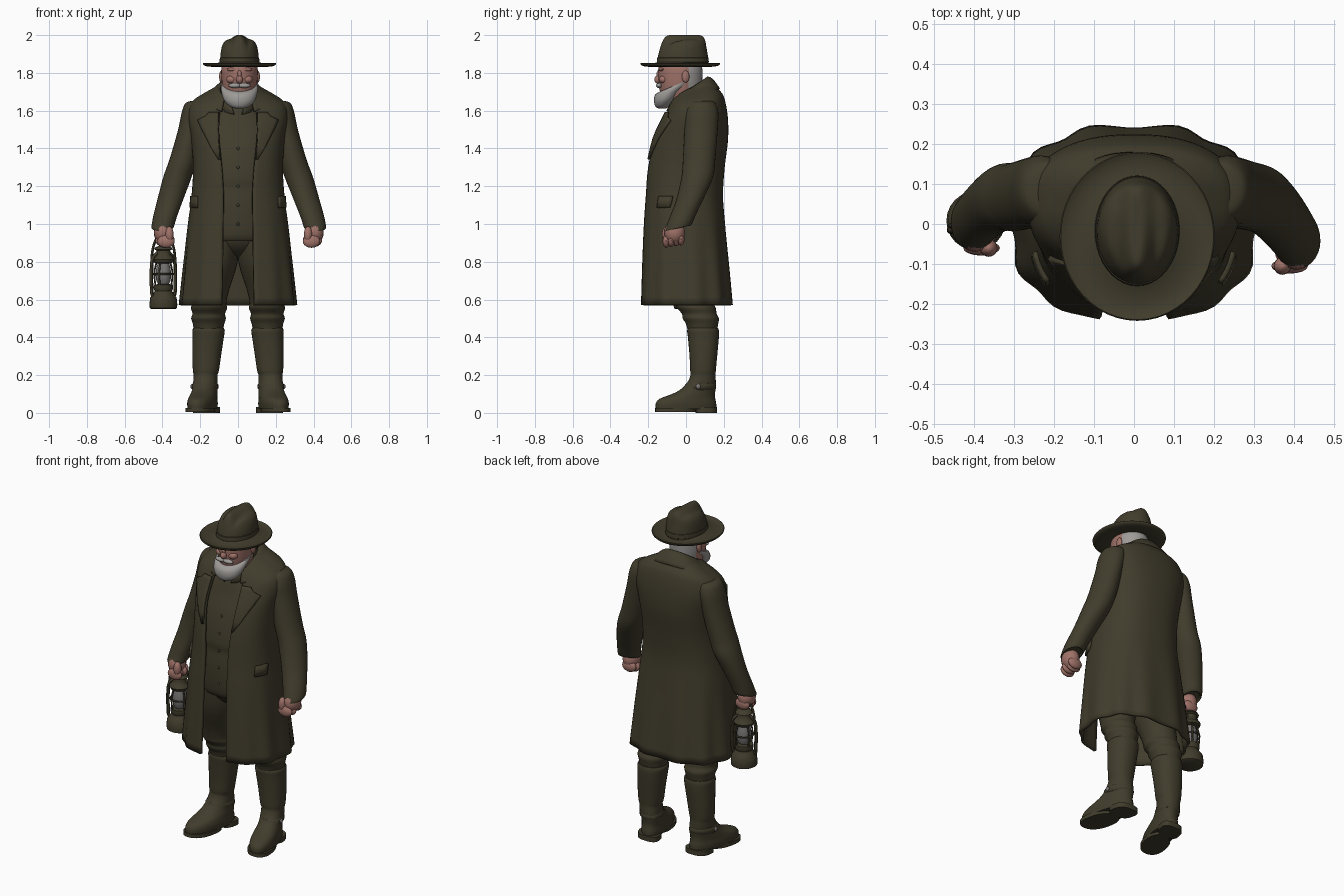
import bpy, bmesh, math
from math import sin, cos, pi
from mathutils import Vector, Matrix
from mathutils.bvhtree import BVHTree

if "Cube" in bpy.data.objects:
    bpy.data.objects.remove(bpy.data.objects["Cube"])


def material(name, rgb):
    m = bpy.data.materials.new(name)
    m.diffuse_color = (*rgb, 1)
    m.use_nodes = True
    m.node_tree.nodes["Principled BSDF"].inputs["Base Color"].default_value = m.diffuse_color
    return m


OLIVE = material("olive cloth", (0.052, 0.045, 0.025))
SKIN = material("skin", (0.35, 0.17, 0.14))
HAIR = material("grey hair", (0.34, 0.325, 0.31))
GLASS = material("grey glass and metal", (0.19, 0.18, 0.175))


def finish(name, bm, mat, thick=0):
    bmesh.ops.recalc_face_normals(bm, faces=bm.faces)
    me = bpy.data.meshes.new(name)
    bm.to_mesh(me)
    bm.free()
    me.materials.append(mat)
    ob = bpy.data.objects.new(name, me)
    bpy.context.collection.objects.link(ob)
    if thick:
        mod = ob.modifiers.new("thickness", 'SOLIDIFY')
        mod.thickness, mod.offset = thick, 0
    return ob


def smooth_rows(rows, k):
    """Catmull-Rom interpolation between rings."""
    out = []
    for i in range(len(rows) - 1):
        p = [rows[max(i - 1, 0)], rows[i], rows[i + 1], rows[min(i + 2, len(rows) - 1)]]
        for j in range(k):
            t = j / k
            out.append([0.5 * (2 * b + (c - a) * t + (2 * a - 5 * b + 4 * c - d) * t * t
                               + (3 * b - a - 3 * c + d) * t ** 3) for a, b, c, d in zip(*p)])
    return out + [list(rows[-1])]


def loft(name, rows, mat, n=32, k=3, p=1.0, opened=False, fold=0, thick=0, warp=None):
    """Rings are (cx, cy, z, rx, ry, tilt, half_gap); half_gap opens the front."""
    bm = bmesh.new()
    rings = []
    for r in smooth_rows([tuple(r) + (0,) * (7 - len(r)) for r in rows], k):
        cx, cy, z, rx, ry, tilt, gap = r
        d = math.asin(min(1, (gap / rx) ** (1 / p))) if opened else 0
        ring = []
        for i in range(n):
            u = i / (n - 1) if opened else i / n
            th = -pi / 2 + d + u * (2 * pi - 2 * d)
            w = 1 + fold * max(0, min(1, (1.1 - z) / 0.5)) * sin(11 * th) * (1 - abs(2 * u - 1) ** 6)
            c, s = cos(th), sin(th)
            co = Vector((cx + w * rx * math.copysign(abs(c) ** p, c),
                         cy + w * ry * math.copysign(abs(s) ** p, s), z + tilt * s))
            ring.append(bm.verts.new(warp(co) if warp else co))
        rings.append(ring)
    for a, b in zip(rings, rings[1:]):
        for i in range(n - 1 if opened else n):
            j = (i + 1) % n
            bm.faces.new((a[i], a[j], b[j], b[i]))
    if not opened:
        bm.faces.new(rings[0])
        bm.faces.new(rings[-1])
    return finish(name, bm, mat, thick)


def lathe(name, x, y, prof, mat, n=24):
    return loft(name, [(x, y, z, r, r) for r, z in prof], mat, n, 1)


def balls(name, items, mat):
    """Several ellipsoids (centre, radii) in one object."""
    bm = bmesh.new()
    for c, r in items:
        bmesh.ops.create_uvsphere(bm, u_segments=16, v_segments=10, radius=1,
                                  matrix=Matrix.Translation(c) @ Matrix.Diagonal((*r, 1)))
    return finish(name, bm, mat)


def wire(name, pts, r, mat):
    cu = bpy.data.curves.new(name + " path", 'CURVE')
    cu.dimensions, cu.bevel_depth, cu.bevel_resolution = '3D', r, 2
    sp = cu.splines.new('POLY')
    pts = smooth_rows(pts, 4)
    sp.points.add(len(pts) - 1)
    for q, c in zip(sp.points, pts):
        q.co = (*c, 1)
    tmp = bpy.data.objects.new(name + " path", cu)
    bm = bmesh.new()
    bm.from_mesh(tmp.to_mesh())
    tmp.to_mesh_clear()
    bpy.data.objects.remove(tmp)
    return finish(name, bm, mat)


def body_row(zf, zb, a, yf, yb, g=0):
    return (0, (yf + yb) / 2, (zf + zb) / 2, a, (yb - yf) / 2, (zb - zf) / 2, g)


# Long open coat
coat = loft("coat", [body_row(*r) for r in (
    (.57, .57, .30, -.235, .24, .085), (.8, .8, .278, -.228, .22, .08),
    (1.0, 1.0, .257, -.22, .20, .078), (1.15, 1.15, .238, -.21, .188, .076),
    (1.3, 1.3, .23, -.20, .197, .085), (1.45, 1.45, .24, -.168, .215, .10),
    (1.55, 1.57, .258, -.118, .213, .10), (1.595, 1.665, .245, -.095, .195, .095),
    (1.63, 1.705, .195, -.08, .17, .085), (1.65, 1.74, .135, -.07, .14, .075),
    (1.66, 1.765, .10, -.065, .115, .07))],
    OLIVE, 72, 4, .82, True, .028, .016)
bm = bmesh.new()
bm.from_mesh(coat.data)
TREE = BVHTree.FromBMesh(bm)
bm.free()


def patch(name, rows, off, thick):
    """Cloth plate lying on the coat front; rows are (z, x_inner, x_outer)."""
    bm = bmesh.new()
    grid = []
    for z, x0, x1 in rows:
        line = []
        for i in range(7):
            x = x0 + (x1 - x0) * i / 6
            loc, nor, _, _ = TREE.ray_cast(Vector((x, -1, z)), Vector((0, 1, 0)))
            if loc is None or loc.y > .05:
                loc, nor, _, _ = TREE.find_nearest(Vector((x, -.15, z)))
            nor = nor if nor.y < 0 else -nor
            line.append(bm.verts.new(loc + nor * off))
        grid.append(line)
    for a, b in zip(grid, grid[1:]):
        for i in range(6):
            bm.faces.new((a[i], a[i + 1], b[i + 1], b[i]))
    return finish(name, bm, OLIVE, thick)


# Coat collar, lapels and pocket flaps
loft("coat_collar", [body_row(1.65, 1.775, .094, -.075, .112, .07),
                     body_row(1.635, 1.765, .12, -.09, .137, .075),
                     body_row(1.59, 1.715, .172, -.112, .175, .085)], OLIVE, 40, 3, .85, True, 0, .012)
for s, side in ((1, "left"), (-1, "right")):
    patch("lapel_" + side, [(z, s * a, s * b) for z, a, b in (
        (1.585, .10, .15), (1.565, .10, .165), (1.545, .10, .205), (1.50, .10, .185),
        (1.45, .10, .16), (1.40, .096, .135), (1.34, .09, .10))], .014, .012)
    patch("pocket_flap_" + side, [(1.145, s * .205, s * .234), (1.115, s * .205, s * .236),
                                  (1.085, s * .206, s * .238)], .013, .014)

# Waistcoat, shirt collar and buttons
loft("waistcoat", [body_row(*r) for r in (
    (.91, .91, .195, -.165, .155), (.95, .95, .2, -.183, .16), (1.1, 1.1, .2, -.19, .16),
    (1.19, 1.19, .195, -.183, .16), (1.25, 1.25, .195, -.187, .16), (1.4, 1.4, .2, -.16, .18),
    (1.52, 1.52, .2, -.112, .18), (1.585, 1.6, .14, -.09, .15), (1.62, 1.66, .08, -.07, .1))],
    OLIVE, 40, 3, .85)
balls("waistcoat_buttons", [((0, y, z), (.008, .005, .008)) for z, y in
      ((1.0, -.187), (1.1, -.19), (1.2, -.184), (1.3, -.18), (1.4, -.16))], OLIVE)
loft("shirt_collar", [body_row(1.58, 1.66, .095, -.1, .1, .02),
                      body_row(1.64, 1.71, .075, -.08, .09, .04)], OLIVE, 32, 2, 1, True, 0, .01)
loft("neck", [(.005, 0, 1.55, .06, .065), (.005, -.005, 1.72, .065, .07)], SKIN, 20, 2)

# Trousers and boots
loft("trouser_seat", [body_row(.82, .82, .04, -.03, .06), body_row(.85, .85, .13, -.10, .12),
                      body_row(.91, .91, .18, -.15, .145), body_row(1.0, 1.0, .19, -.165, .15)], OLIVE)
for s, side in ((1, "left"), (-1, "right")):
    loft("trouser_leg_" + side, [(s * x, y, z, rx, ry) for x, y, z, rx, ry in (
        (.09, -.01, .96, .095, .145), (.115, 0, .8, .113, .135), (.145, .03, .65, .098, .107),
        (.152, .045, .58, .09, .10), (.153, .055, .555, .096, .103), (.155, .07, .525, .086, .092),
        (.156, .078, .50, .092, .096), (.156, .085, .47, .083, .085), (.157, .088, .40, .07, .07))],
        OLIVE, 32, 3)

    def toe_out(c, s=s):
        c.x += -s * .2 * (c.y - .08) * max(0, min(1, (.22 - c.z) / .1))
        return c
    loft("boot_" + side, [(s * x, y, z, rx, ry) for x, y, z, rx, ry in (
        (.172, 0, .02, .07, .16), (.172, 0, .05, .073, .16), (.172, .008, .075, .07, .147),
        (.172, .037, .098, .067, .116), (.172, .062, .122, .064, .094), (.173, .082, .16, .064, .076),
        (.172, .09, .2, .063, .066), (.17, .09, .225, .069, .068), (.166, .092, .3, .076, .073),
        (.158, .092, .4, .083, .082), (.156, .09, .435, .086, .084), (.156, .09, .45, .08, .08))],
        OLIVE, 32, 3, .92, warp=toe_out)
    # Sole with a separate heel
    loft("boot_sole_" + side, [(s * .172, -.055, z, .074, .108) for z in (.004, .026)],
         OLIVE, 32, 1, .85, warp=toe_out)
    loft("boot_heel_" + side, [(s * .172, .108, z, .068, .057) for z in (0, .03)],
         OLIVE, 32, 1, .7, warp=toe_out)
    loft("boot_strap_" + side, [(s * .174, .078, z, r, r + .013) for z, r in
                                ((.122, .062), (.13, .069), (.15, .069), (.158, .062))],
         OLIVE, 28, 1, warp=toe_out)
    balls("boot_buckle_" + side, [((s * .244, .065, .14), (.008, .013, .013))], GLASS)

# Sleeves and hands
for s, side, dx, dy in ((1, "left", .008, 0), (-1, "right", 0, .045)):
    def swing(c, dx=dx, dy=dy):
        w = max(0, min(1, (1.3 - c.z) / .3))
        c.x += dx * w
        c.y += dy * w
        return c
    loft("sleeve_" + side, [(s * x, y, z, rx, ry, t) for x, y, z, rx, ry, t in (
        (.20, .085, 1.652, .04, .045, 0), (.214, .085, 1.64, .064, .07, 0), (.23, .083, 1.59, .068, .088, 0),
        (.25, .08, 1.5, .067, .088, 0), (.287, .07, 1.35, .073, .086, 0), (.32, .06, 1.25, .075, .084, 0),
        (.355, .025, 1.14, .069, .078, .015), (.386, -.018, 1.04, .063, .073, .015),
        (.40, -.042, .98, .058, .07, .015), (.40, -.042, .985, .046, .055, .015))],
        OLIVE, 28, 4, warp=swing)
    hx, hy = s * .397 + dx, -.06 + dy
    palm = [((hx, hy, .955), (.049, .055, .06))]
    fingers = [((hx - s * (.016 - .01 * (i % 2)), hy - .045 + i * .026, .908 + .004 * i),
                (.046, .019, .034)) for i in range(4)]
    thumb = [((hx - s * .034, hy - .045, .945), (.022, .022, .042))]
    balls("hand_" + side, palm + fingers + thumb, SKIN)

# Head: skin face, grey hair on the back by direction
head = loft("head", [(.008, -.03, z, rx, ry) for z, rx, ry in (
    (1.63, .05, .06), (1.67, .078, .095), (1.72, .09, .112), (1.78, .096, .117), (1.83, .095, .115),
    (1.88, .075, .09))], SKIN, 32, 3)
head.data.materials.append(HAIR)
for f in head.data.polygons:
    f.material_index = 1 if f.center.y > .015 else 0
balls("nose", [((.008, -.148, 1.765), (.018, .02, .022)), ((.008, -.143, 1.79), (.012, .014, .025))], SKIN)
balls("cheeks", [((.008 + s * .04, -.118, 1.765), (.03, .025, .022)) for s in (1, -1)], SKIN)
balls("brow", [((.008 + s * .036, -.128, 1.818), (.032, .016, .01)) for s in (1, -1)], SKIN)
balls("ears", [((.008 + s * .096, -.002, 1.78), (.012, .02, .032)) for s in (1, -1)], SKIN)

# Beard with moustache
loft("beard", [(.008, y, z, rx, ry, t) for y, z, rx, ry, t in (
    (-.125, 1.612, .025, .02, 0), (-.118, 1.625, .055, .042, .005), (-.106, 1.655, .082, .063, .012),
    (-.086, 1.69, .094, .083, .022), (-.058, 1.72, .099, .104, .034), (-.038, 1.742, .098, .108, .044))],
    HAIR, 32, 3)
balls("moustache", [((.008 + s * .025, -.143, 1.733), (.034, .016, .013)) for s in (1, -1)], HAIR)


# Wide-brimmed hat with a pinched crown
def pinch(c):
    h = max(0, min(1, (c.z - 1.9) / .08))
    front = max(0, min(1, (.03 - c.y) / .12))
    c.x = .008 + (c.x - .008) * (1 - .18 * h * front)
    c.z -= .022 * h * math.exp(-((abs(c.x - .008) - .045) / .018) ** 2) * (.3 + .7 * front)
    return c


loft("hat_brim", [(.008, -.031, z, r - .007, r + .01) for r, z in (
    (.10, 1.838), (.15, 1.832), (.185, 1.836), (.2, 1.845), (.198, 1.853), (.18, 1.846),
    (.14, 1.847), (.10, 1.862))], OLIVE, 48, 2)
loft("hat_crown", [(.008, y, z, rx, ry) for y, z, rx, ry in (
    (-.018, 1.845, .104, .137), (-.016, 1.89, .101, .132), (-.014, 1.935, .097, .122),
    (-.011, 1.965, .083, .114), (-.009, 1.987, .052, .103), (-.009, 1.999, .022, .085),
    (-.009, 2.0, .008, .05))], OLIVE, 48, 3, warp=pinch)
loft("hat_band", [(.008, -.017, z, r, r + .032) for z, r in
                  ((1.855, .104), (1.857, .106), (1.88, .104), (1.882, .1))], OLIVE, 40, 1)

# Lantern
LX, LY = -.395, .008
lathe("lantern_base", LX, LY, [(.064, .55), (.072, .555), (.074, .575), (.07, .61), (.056, .628),
                               (.046, .645), (.052, .66), (.05, .678), (.03, .682)], OLIVE)
lathe("lantern_glass", LX, LY, [(.028, .68), (.038, .70), (.041, .73), (.038, .765), (.028, .80)], GLASS)
lathe("lantern_cap", LX, LY, [(.035, .79), (.052, .797), (.058, .812), (.047, .828), (.038, .838), (.036, .86),
                              (.048, .866), (.042, .877), (.015, .888)], OLIVE)


def around(ang, pts):
    return [(LX + r * cos(ang), LY + r * sin(ang), z) for r, z in pts]


for i, a in enumerate((.35, .35 + pi)):
    wire("lantern_side_tube_%d" % i, around(a, [(.05, .61), (.064, .63), (.067, .68), (.067, .76),
                                                (.06, .815), (.03, .85)]), .01, OLIVE)
for i in range(4):
    wire("lantern_guard_%d" % i, around(.35 + pi / 4 + i * pi / 2, [(.045, .665), (.052, .72), (.05, .76),
                                                                   (.036, .81)]), .005, OLIVE)
wire("lantern_guard_ring", [(LX + .052 * cos(t * pi / 6), LY + .052 * sin(t * pi / 6), .735)
                            for t in range(13)], .005, OLIVE)
wire("lantern_handle", around(.2, [(.064, .80), (.06, .85), (.048, .90), (.03, .93), (0, .94), (-.03, .93),
                                   (-.048, .90), (-.06, .85), (-.064, .80)]), .007, OLIVE)

# Smooth shading with sharp creases kept
bpy.ops.object.select_all(action='DESELECT')
for ob in bpy.context.scene.objects:
    ob.select_set(True)
    bpy.context.view_layer.objects.active = ob
bpy.ops.object.shade_smooth_by_angle(angle=math.radians(45))
